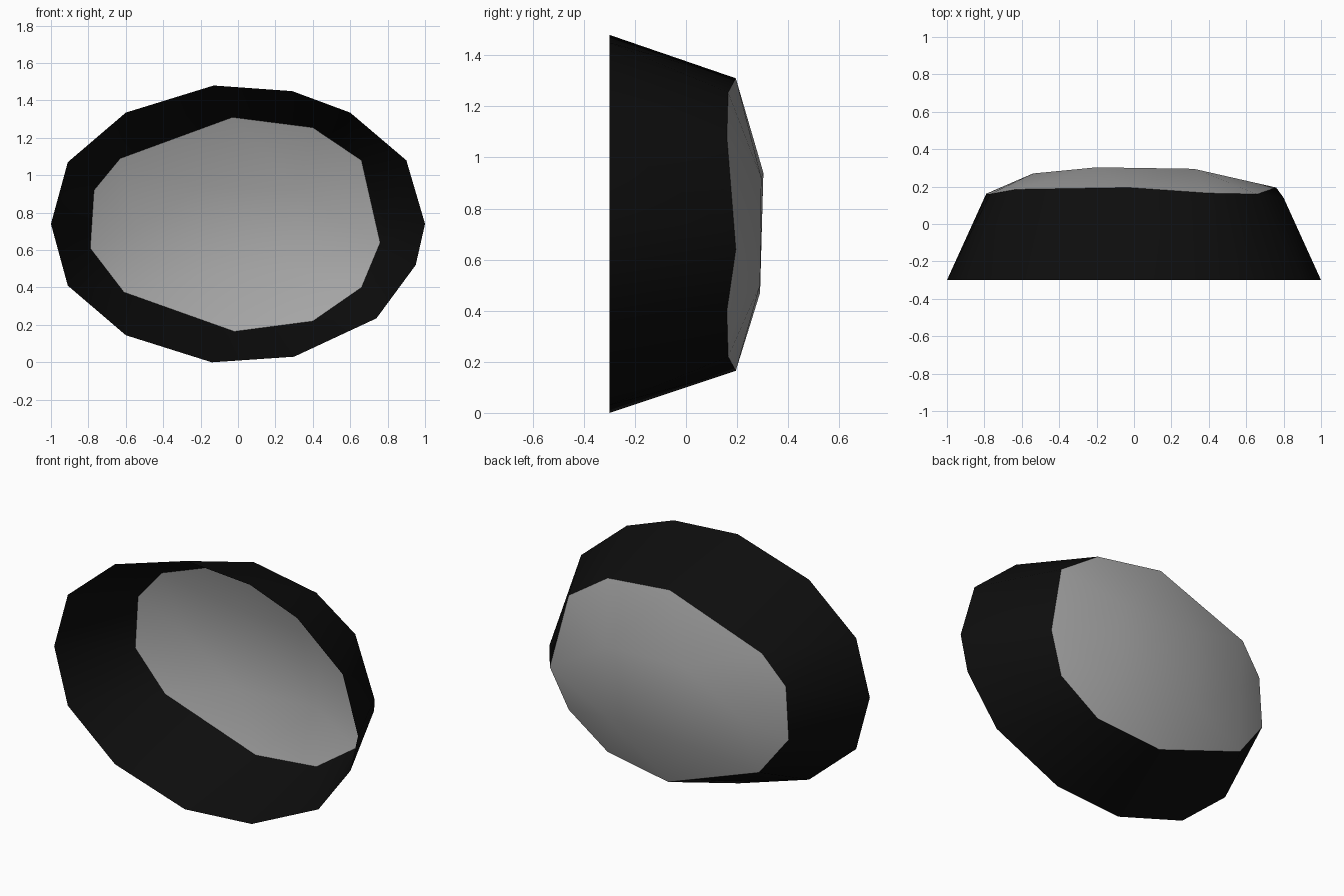
import bpy, bmesh

cube = bpy.data.objects.get("Cube")
if cube:
    bpy.data.objects.remove(cube, do_unlink=True)


def material(name, value):
    m = bpy.data.materials.new(name)
    m.use_nodes = True
    m.diffuse_color = (value, value, value, 1)
    m.node_tree.nodes["Principled BSDF"].inputs["Base Color"].default_value = m.diffuse_color
    return m


black = material("black_housing", 0.004)
grey = material("grey_lens", 0.38)

# Open front rim (x, z), all in one plane
FRONT = -0.3
rim = [(-.14, 0), (.3, .03), (.74, .235), (.95, .52), (1, .74), (.9, 1.08), (.6, 1.335),
       (.29, 1.45), (-.13, 1.48), (-.6, 1.335), (-.91, 1.07), (-1, .74), (-.91, .41), (-.6, .145)]
# Edge of the lens (x, y, z)
edge = [(-.02, .195, .165), (.4, .165, .22), (.66, .16, .4), (.76, .195, .64),
        (.66, .16, 1.08), (.4, .165, 1.255), (-.03, .195, 1.31), (-.63, .185, 1.09),
        (-.77, .16, .92), (-.79, .162, .61), (-.61, .185, .375)]
# Crown of the bulging lens, and one corner of the housing beside it
crown = [(-.54, .27, .72), (-.2, .303, .94), (.32, .295, .92), (.32, .29, .5), (-.2, .29, .47)]
corner = [(.8, .14, .74)]


def part(name, mat, is_lens):
    """Skin the whole shell, then keep only the faces of one part."""
    bm = bmesh.new()
    for p in [(x, FRONT, z) for x, z in rim] + edge + crown + corner:
        bm.verts.new(p)
    bmesh.ops.convex_hull(bm, input=bm.verts[:])
    drop = []
    for f in bm.faces:
        ys = [v.co.y for v in f.verts]
        opening = max(ys) < FRONT + .01
        if opening or (min(ys) > .15) != is_lens:
            drop.append(f)
    bmesh.ops.delete(bm, geom=drop, context='FACES')
    loose = [v for v in bm.verts if not v.link_faces]
    bmesh.ops.delete(bm, geom=loose, context='VERTS')
    bmesh.ops.recalc_face_normals(bm, faces=bm.faces[:])
    # Outward normals point away from the middle of the shell
    if sum(f.normal.dot(f.calc_center_median() - corner_centre) for f in bm.faces) < 0:
        bmesh.ops.reverse_faces(bm, faces=bm.faces[:])
    for f in bm.faces:
        f.smooth = True
    mesh = bpy.data.meshes.new(name)
    bm.to_mesh(mesh)
    bm.free()
    mesh.materials.append(mat)
    bpy.context.collection.objects.link(bpy.data.objects.new(name, mesh))


from mathutils import Vector
corner_centre = Vector((0, -.1, .74))
part("housing", black, False)
part("lens", grey, True)
